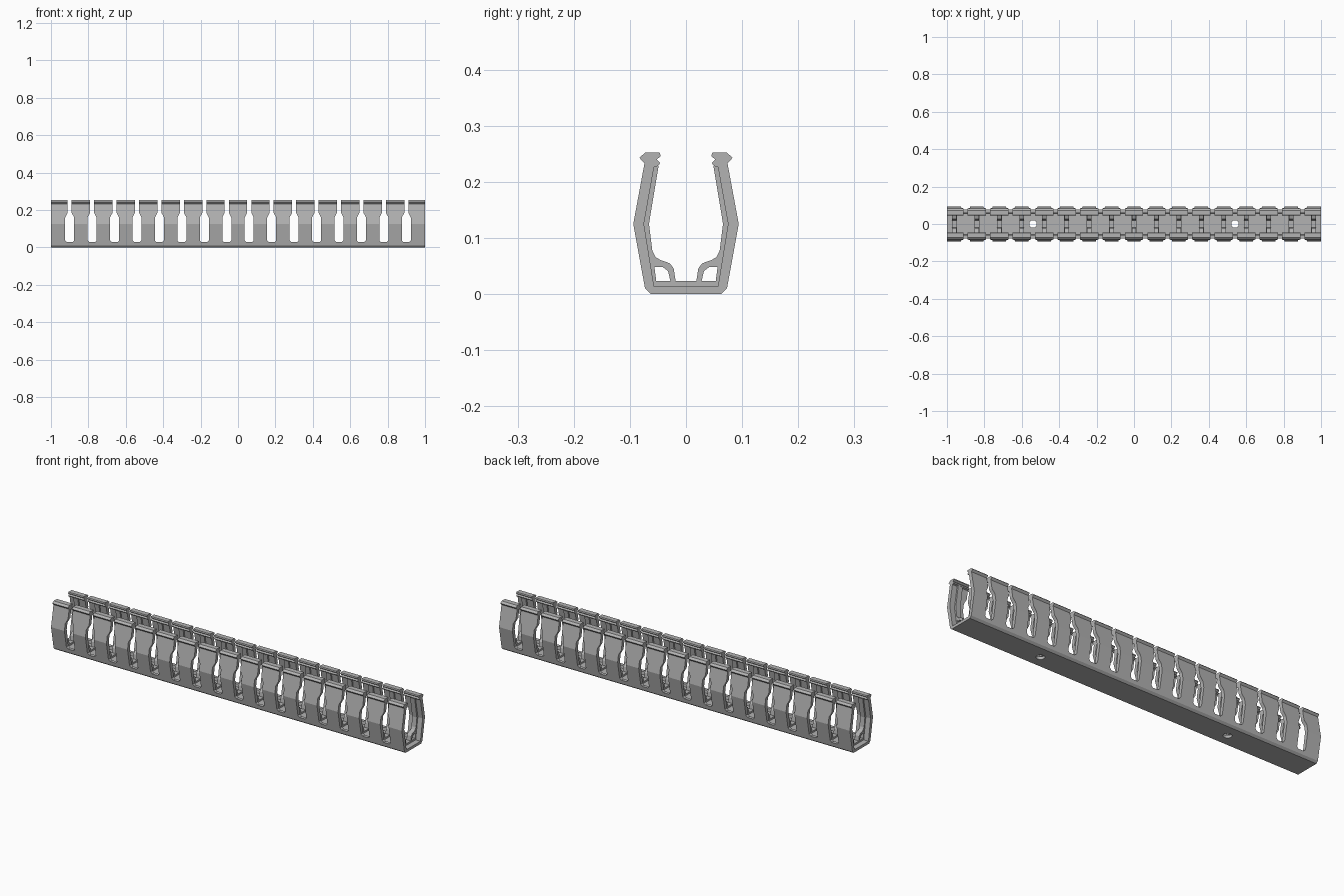
import bpy, bmesh, math
from mathutils import Vector

if "Cube" in bpy.data.objects:
    bpy.data.objects.remove(bpy.data.objects["Cube"], do_unlink=True)

grey = bpy.data.materials.new("grey plastic")
grey.use_nodes = True
grey.diffuse_color = (0.45, 0.45, 0.45, 1)
grey.node_tree.nodes["Principled BSDF"].inputs["Base Color"].default_value = (0.45, 0.45, 0.45, 1)


def prism(bm, points, start, direction):
    """Extrude a closed loop of points along a direction."""
    face = bm.faces.new([bm.verts.new(Vector(p) + Vector(start)) for p in points])
    out = bmesh.ops.extrude_face_region(bm, geom=[face])
    moved = [v for v in out["geom"] if isinstance(v, bmesh.types.BMVert)]
    bmesh.ops.translate(bm, verts=moved, vec=direction)


def finish(bm, name):
    bmesh.ops.recalc_face_normals(bm, faces=bm.faces)
    mesh = bpy.data.meshes.new(name)
    bm.to_mesh(mesh)
    bm.free()
    mesh.materials.append(grey)
    obj = bpy.data.objects.new(name, mesh)
    bpy.context.collection.objects.link(obj)
    return obj


def both_sides(outer, inner):
    """Closed cross-section from half outlines, mirrored in y."""
    half = outer + inner
    return [(0, y, z) for y, z in half] + [(0, -y, z) for y, z in reversed(half)]


PITCH = 0.12

# Channel body: floor, bowed walls and hooked lips
outer = [(0.063, 0), (0.073, 0.01), (0.094, 0.125), (0.074, 0.233), (0.083, 0.243), (0.073, 0.252)]
inner = [(0.047, 0.252), (0.045, 0.246), (0.052, 0.24), (0.046, 0.234), (0.049, 0.229),
         (0.057, 0.226), (0.075, 0.125), (0.057, 0.014)]
bm = bmesh.new()
prism(bm, both_sides(outer, inner), (-1, 0, 0), (2, 0, 0))
channel = finish(bm, "slotted_channel")

# Cutter: keyhole slots with narrow necks, and screw holes
slot = [(0.015, 0.028), (0.024, 0.037), (0.024, 0.16), (0.011, 0.185), (0.011, 0.3)]
outline = [(x, 0, z) for x, z in slot] + [(-x, 0, z) for x, z in reversed(slot)]
bm = bmesh.new()
for i in range(16):
    prism(bm, outline, ((i - 7.5) * PITCH, -0.2, 0), (0, 0.4, 0))
for x in (-0.54, 0.54):
    ring = [(0.02 * math.cos(a * math.tau / 20), 0.02 * math.sin(a * math.tau / 20), 0) for a in range(20)]
    prism(bm, ring, (x, 0, -0.02), (0, 0, 0.045))
cutter = finish(bm, "slot_cutter")
cutter.hide_render = True

cut = channel.modifiers.new("slots", 'BOOLEAN')
cut.operation = 'DIFFERENCE'
cut.solver = 'EXACT'
cut.object = cutter
bpy.context.view_layer.objects.active = channel
bpy.ops.object.modifier_apply(modifier=cut.name)
bpy.data.objects.remove(cutter, do_unlink=True)

# Inner ribs: a band round the inside of each finger pair, with hollow corner braces
band = both_sides([(0.06, 0.01), (0.078, 0.125), (0.06, 0.228)],
                  [(0.049, 0.228), (0.066, 0.125), (0.053, 0.023)])
brace = [(0.068, 0.1), (0.059, 0.075), (0.054, 0.066), (0.046, 0.061), (0.029, 0.055), (0.022, 0.046),
         (0.018, 0.02), (0.027, 0.02), (0.032, 0.041), (0.041, 0.048), (0.065, 0.048)]
bands, braces = bmesh.new(), bmesh.new()
for i in range(17):
    x = (i - 8) * PITCH
    prism(bands, band, (x - 0.013, 0, 0), (0.026, 0, 0))
    for side in (-1, 1):
        prism(braces, [(0, side * y, z) for y, z in brace], (x - 0.012, 0, 0), (0.024, 0, 0))
finish(bands, "finger_ribs")
finish(braces, "corner_braces")
